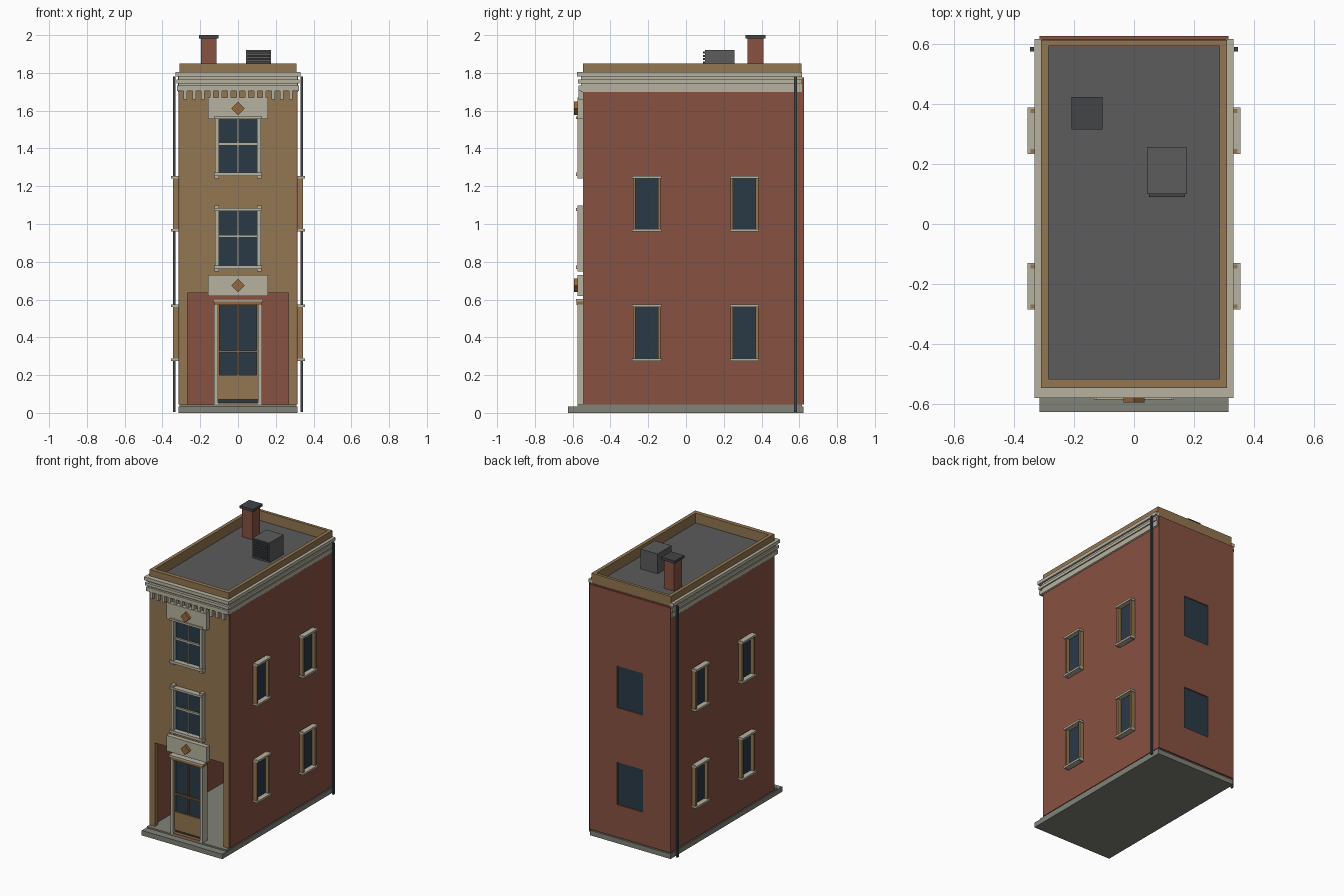
import bpy, bmesh, math
from mathutils import Matrix

default = bpy.data.objects.get("Cube")
if default:
    bpy.data.objects.remove(default)


def material(name, red, green, blue):
    """Flat material from display colour values."""
    colour = [(c / 255) ** 2.2 for c in (red, green, blue)] + [1]
    mat = bpy.data.materials.new(name)
    mat.use_nodes = True
    mat.diffuse_color = colour
    shader = mat.node_tree.nodes["Principled BSDF"]
    shader.inputs["Base Color"].default_value = colour
    shader.inputs["Roughness"].default_value = 0.9
    return mat


tan = material("tan plaster", 146, 117, 82)
brick = material("red brick", 134, 82, 67)
cream = material("cream stone", 181, 176, 158)
glass = material("dark blue glass", 46, 60, 72)
roofing = material("dark grey roofing", 92, 92, 92)
stone = material("grey stone", 128, 129, 119)
metal = material("dark metal", 68, 70, 73)
wood = material("brown wood", 150, 104, 62)


def boxes(name, mat, spans, mirror=False):
    """One object made of boxes given as (x0, x1, y0, y1, z0, z1)."""
    bm = bmesh.new()
    spans = list(spans)
    if mirror:
        spans += [(-s[1], -s[0]) + tuple(s[2:]) for s in spans]
    for x0, x1, y0, y1, z0, z1 in spans:
        place = Matrix.Translation(((x0 + x1) / 2, (y0 + y1) / 2, (z0 + z1) / 2))
        size = Matrix.Diagonal((x1 - x0, y1 - y0, z1 - z0, 1))
        bmesh.ops.create_cube(bm, size=1, matrix=place @ size)
    mesh = bpy.data.meshes.new(name)
    bm.to_mesh(mesh)
    bm.free()
    mesh.materials.append(mat)
    obj = bpy.data.objects.new(name, mesh)
    bpy.context.collection.objects.link(obj)
    return obj


# Main dimensions
half = 0.315
front, back = -0.54, 0.615
floor, roof, top = 0.045, 1.78, 1.85
trim = front - 0.035
window_rows = ((0.275, 0.575), (0.96, 1.255))

# Base with front step
boxes("base_slab", stone, [(-half, half, -0.625, 0.622, 0, 0.035),
                           (-0.31, 0.31, trim, back, 0.035, floor)])

# Hollow brick shell
boxes("side_walls", brick, [(0.29, half, front, back, floor, roof)], mirror=True)
boxes("back_wall", brick, [(-0.29, 0.29, 0.59, back, floor, roof)])
boxes("roof_deck", roofing, [(-0.3, 0.3, front + 0.01, back - 0.01, roof - 0.03, roof)])

# Back skin with window openings
skin = back + 0.01
opening = 0.1
(low0, low1), (high0, high1) = window_rows
boxes("back_skin", brick,
      [(side * opening if side > 0 else -half, half if side > 0 else -opening,
        back, skin, floor, roof - 0.005) for side in (-1, 1)]
      + [(-opening, opening, back, skin, z0, z1) for z0, z1 in
         ((floor, low0), (low1, high0), (high1, roof - 0.005))])
boxes("back_glass", glass, [(-opening, opening, back, back + 0.003, z0, z1)
                            for z0, z1 in window_rows])

# Plaster front with open ground floor
boxes("front_facade", tan, [(-0.31, 0.31, front - 0.004, front + 0.03, 0.635, roof)])
boxes("front_piers", tan, [(0.268, 0.31, front - 0.004, front + 0.03, floor, 0.635)], mirror=True)

# Parapet ring
inner = 0.285
boxes("parapet_sides", tan, [(inner, 0.31, front - 0.005, back - 0.003, roof - 0.01, top)], mirror=True)
boxes("parapet_ends", tan, [(-inner, inner, front - 0.005, front + 0.025, roof - 0.01, top),
                            (-inner, inner, back - 0.023, back - 0.003, roof - 0.01, top)])

# Stepped cornice on front and sides
for number, (reach, z0, z1) in enumerate(((0.007, 1.705, 1.733), (0.011, 1.745, 1.765), (0.016, 1.782, 1.805))):
    edge = half + reach
    depth = front - 0.022 - reach
    boxes("cornice_front_%d" % number, cream, [(-edge, edge, depth, front, z0, z1)])
    boxes("cornice_side_%d" % number, cream, [(half - 0.01, edge, front, back, z0, z1)], mirror=True)
boxes("cornice_core", cream, [(-half, half, front - 0.015, front, 1.70, 1.80)])
boxes("cornice_core_sides", cream, [(half - 0.01, half + 0.003, front, back, 1.70, 1.80)], mirror=True)

# Dentils
boxes("dentils", cream, [(x - 0.009, x + 0.009, trim + 0.005, front, 1.66, 1.705)
                         for x in [0.0465 * i for i in range(-6, 7)]])

# Stone panels with diamond ornaments
for label, z0, z1, centre in (("upper", 1.555, 1.67, 1.612), ("lower", 0.62, 0.73, 0.675)):
    boxes(label + "_panel", cream, [(-0.158, 0.158, trim, front, z0, z1)])
    arm = 0.025
    ornament = boxes(label + "_diamond", wood, [(-arm, arm, -0.018, 0, -arm, arm)])
    ornament.rotation_euler.y = math.pi / 4
    ornament.location = (0, trim, centre)


def front_window(label, z0, z1, blocks_above):
    """Sash window with projecting stone surround."""
    w = 0.1
    middle = (z0 + z1) / 2 + 0.01
    boxes(label + "_glass", glass, [(-w, w, front - 0.009, front - 0.003, z0, z1)])
    boxes(label + "_jambs", cream, [(w, w + 0.022, trim, front, z0, z1)], mirror=True)
    boxes(label + "_sill_and_lintel", cream,
          [(-w - 0.026, w + 0.026, trim - 0.008, front, z0 - 0.018, z0),
           (-w - 0.026, w + 0.026, trim - 0.008, front, z1, z1 + 0.014)])
    boxes(label + "_glazing_bars", cream,
          [(-0.005, 0.005, front - 0.018, front, z0, z1),
           (-w, w, front - 0.022, front, middle - 0.007, middle + 0.007)])
    ends = [z0 - 0.032] + ([z1 + 0.014] if blocks_above else [])
    boxes(label + "_corner_blocks", cream,
          [(w, w + 0.024, trim, front, z, z + 0.014) for z in ends], mirror=True)


front_window("upper_window", 1.272, 1.555, False)
front_window("middle_window", 0.78, 1.07, True)

# Front door standing in the open ground floor
w = 0.105
face = front - 0.01
boxes("door_glass", glass, [(-w, w, face, front, floor, 0.57)])
boxes("door_panel", tan, [(-w, w, face - 0.009, face, 0.07, 0.2)])
boxes("door_bars", wood, [(-0.004, 0.004, face - 0.009, face, 0.2, 0.57),
                          (-w, w, face - 0.009, face, 0.32, 0.33),
                          (-w, -w + 0.007, face - 0.009, face, 0.2, 0.57),
                          (w - 0.007, w, face - 0.009, face, 0.2, 0.57)])
boxes("door_jambs", cream, [(w, w + 0.022, trim, front + 0.02, floor, 0.575)], mirror=True)
boxes("door_header", wood, [(-w - 0.022, w + 0.022, trim - 0.005, front + 0.02, 0.572, 0.59)])
boxes("door_cap", cream, [(-w - 0.028, w + 0.028, trim - 0.008, front, 0.59, 0.602)])
boxes("door_threshold", wood, [(-w, w, trim, front, 0.035, 0.055)])

# Projecting side windows, two by two on each side
panes, jambs, ledges = [], [], []
for y0 in (-0.285, 0.232):
    y1 = y0 + 0.155
    for z0, z1 in window_rows:
        panes.append((half, half + 0.004, y0 + 0.01, y1 - 0.01, z0, z1))
        jambs += [(half, 0.344, y, y + 0.014, z0, z1) for y in (y0 + 0.004, y1 - 0.018)]
        ledges += [(half, 0.354, y0, y1, z - 0.007, z + 0.007) for z in (z0 + 0.007, z1 - 0.007)]
boxes("side_glass", glass, panes, mirror=True)
boxes("side_window_jambs", tan, jambs, mirror=True)
boxes("side_window_ledges", cream, ledges, mirror=True)

# Drain pipes
boxes("drain_pipes", metal, [(0.332, 0.345, 0.573, 0.588, 0.005, roof)], mirror=True)

# Chimney
boxes("chimney_stack", brick, [(-0.195, -0.115, 0.325, 0.41, roof, 1.982)])
boxes("chimney_cap", metal, [(-0.207, -0.104, 0.315, 0.422, 1.982, 2)])

# Rooftop cooling unit with louvres
boxes("cooling_unit", roofing, [(0.043, 0.176, 0.1, 0.256, roof, 1.92)])
boxes("cooling_louvres", metal, [(0.05, 0.17, 0.089, 0.1, z, z + 0.011)
                                 for z in [roof + 0.015 + 0.018 * i for i in range(7)]])
